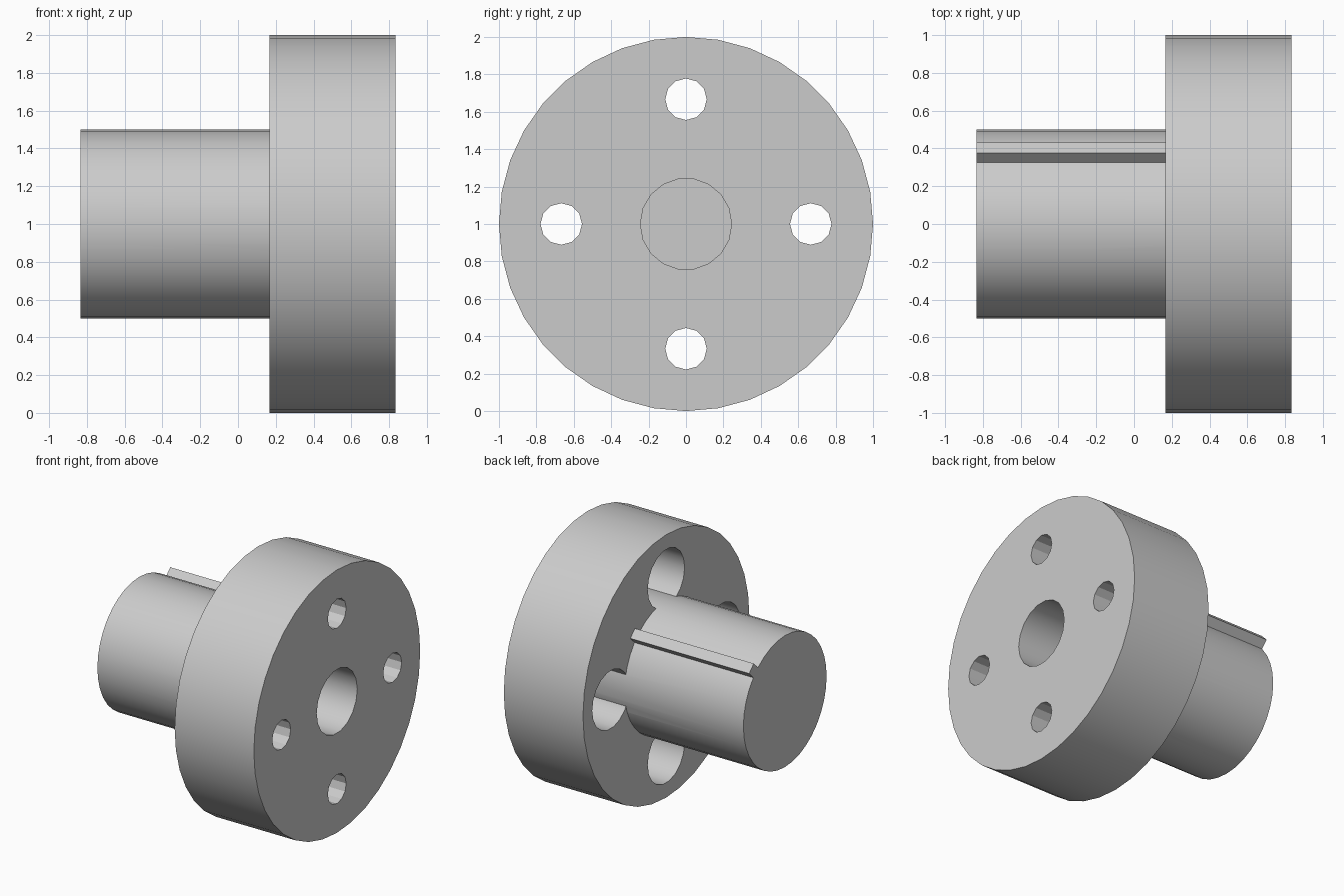
import bpy
from math import pi, sin, cos, radians

cube = bpy.data.objects.get("Cube")
if cube:
    bpy.data.objects.remove(cube, do_unlink=True)

steel = bpy.data.materials.new("plain_grey")
steel.use_nodes = True
GREY = (0.6, 0.6, 0.6, 1)
steel.diffuse_color = GREY
steel.node_tree.nodes["Principled BSDF"].inputs["Base Color"].default_value = GREY

AXIS_Z = 1.0      # height of the turning axis
LEFT, SHOULDER, RIGHT = -0.833, 0.167, 0.833


def rod(name, radius, x0, x1, sides, y=0, z=0):
    """Cylinder along x, offset from the turning axis."""
    bpy.ops.mesh.primitive_cylinder_add(
        vertices=sides, radius=radius, depth=x1 - x0,
        location=((x0 + x1) / 2, y, AXIS_Z + z), rotation=(0, pi / 2, 0))
    ob = bpy.context.object
    ob.name = name
    ob.data.materials.append(steel)
    return ob


def combine(target, tool, operation):
    """Apply a boolean and discard the tool."""
    mod = target.modifiers.new("cut", 'BOOLEAN')
    mod.operation, mod.solver, mod.object = operation, 'EXACT', tool
    bpy.context.view_layer.objects.active = target
    bpy.ops.object.modifier_apply(modifier=mod.name)
    bpy.data.objects.remove(tool, do_unlink=True)


# Flange disc with four counterbored bolt holes
hub = rod("flanged_hub", 1.0, SHOULDER, RIGHT, 36)
for i in range(4):
    y, z = 0.667 * cos(i * pi / 2), 0.667 * sin(i * pi / 2)
    combine(hub, rod("bolt_hole", 0.111, 0, 1, 12, y, z), 'DIFFERENCE')
    combine(hub, rod("counterbore", 0.222, 0, SHOULDER + 0.4, 18, y, z), 'DIFFERENCE')

# Shaft, which stays solid where it meets the counterbores
combine(hub, rod("shaft", 0.5, LEFT, 0.7, 36), 'UNION')

# Key rib along the shaft, at the upper back
r_mid = 0.52
bpy.ops.mesh.primitive_cube_add(
    size=1, location=((LEFT + 0.2) / 2, r_mid * cos(pi / 4), AXIS_Z + r_mid * sin(pi / 4)),
    rotation=(pi / 4, 0, 0))
key = bpy.context.object
key.name = "key_rib"
key.scale = (0.2 - LEFT, 0.1, 0.078)
key.data.materials.append(steel)
combine(hub, key, 'UNION')

# Blind centre bore from the flange side
combine(hub, rod("bore", 0.244, -0.17, 1, 18), 'DIFFERENCE')

bpy.ops.object.select_all(action='DESELECT')
hub.select_set(True)
bpy.context.view_layer.objects.active = hub
bpy.ops.object.shade_smooth_by_angle(angle=radians(25))
